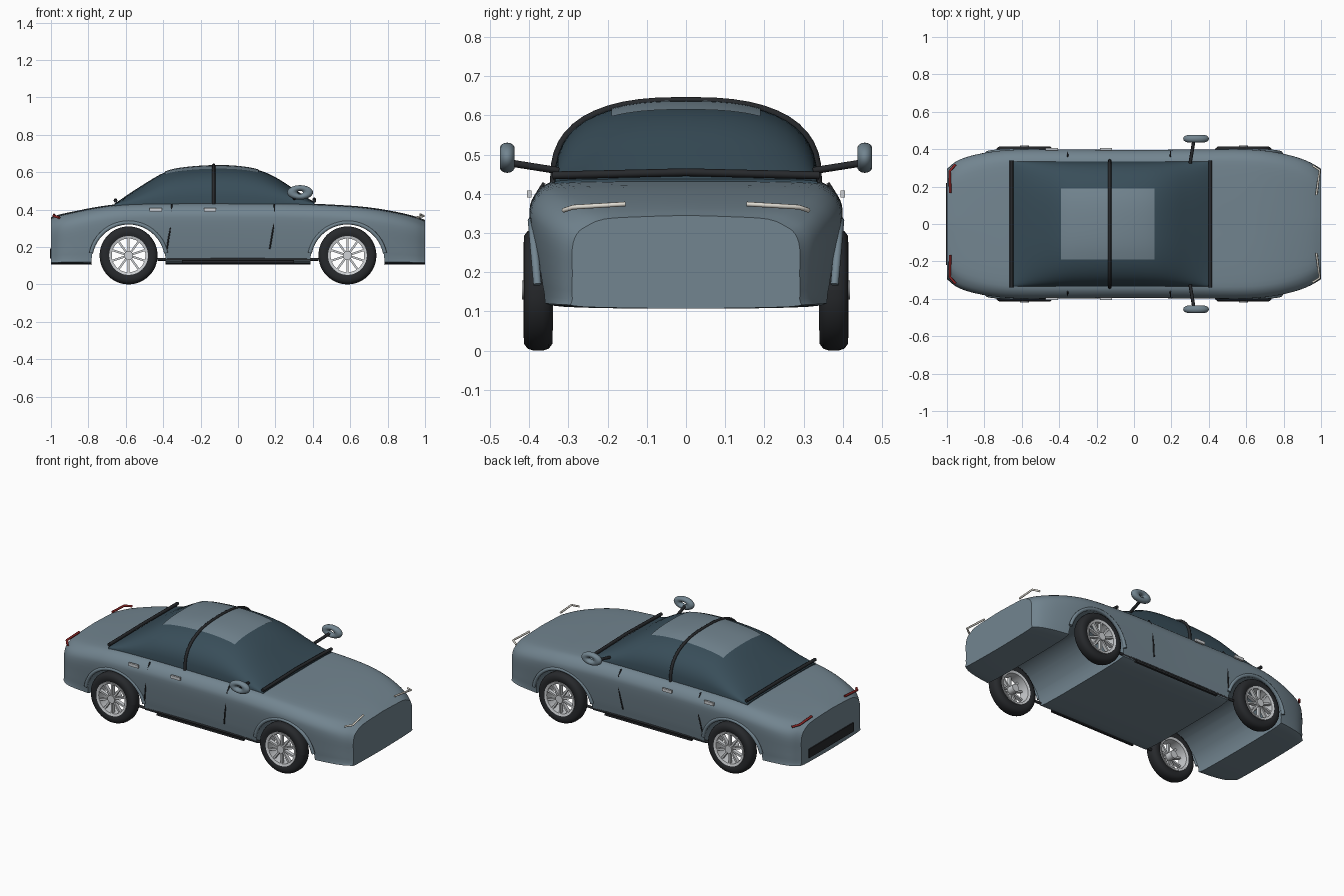
import bpy, bmesh, math
from mathutils import Vector, Matrix

if "Cube" in bpy.data.objects:
    bpy.data.objects.remove(bpy.data.objects["Cube"])


def mat(name, c):
    m = bpy.data.materials.new(name)
    m.diffuse_color = (*c, 1)
    m.use_nodes = True
    m.node_tree.nodes["Principled BSDF"].inputs["Base Color"].default_value = m.diffuse_color
    return m


PAINT = mat("paint", (0.17, 0.235, 0.28))
GLASS = mat("glass", (0.04, 0.075, 0.1))
BLACK = mat("rubber", (0.02, 0.022, 0.025))
METAL = mat("alloy", (0.62, 0.64, 0.66))
LAMP = mat("lamp", (0.75, 0.72, 0.65))
RED = mat("tail_red", (0.28, 0.02, 0.02))


def select(ob):
    bpy.ops.object.select_all(action='DESELECT')
    bpy.context.view_layer.objects.active = ob
    ob.select_set(True)


def finish(bm, name, m, smooth=40):
    bmesh.ops.recalc_face_normals(bm, faces=bm.faces)
    me = bpy.data.meshes.new(name)
    bm.to_mesh(me)
    bm.free()
    me.materials.append(m)
    ob = bpy.data.objects.new(name, me)
    bpy.context.collection.objects.link(ob)
    if smooth:
        select(ob)
        bpy.ops.object.shade_smooth_by_angle(angle=math.radians(smooth))
    return ob


def spline(pts, n):
    # Catmull-Rom through the points
    p = [Vector(q) for q in pts]
    p = [2 * p[0] - p[1]] + p + [2 * p[-1] - p[-2]]
    out = []
    for i in range(1, len(p) - 2):
        for k in range(n):
            t = k / n
            a, b, c, d = p[i - 1:i + 3]
            out.append(0.5 * (2 * b + (c - a) * t + (2 * a - 5 * b + 4 * c - d) * t * t
                              + (3 * b - a - 3 * c + d) * t ** 3))
    return out + [p[-2]]


def loft(rings, name, m, closed=True, caps=True, smooth=40):
    bm = bmesh.new()
    vs = [[bm.verts.new(p) for p in r] for r in rings]
    n = len(rings[0])
    for a, b in zip(vs, vs[1:]):
        for i in range(n if closed else n - 1):
            j = (i + 1) % n
            bm.faces.new((a[i], a[j], b[j], b[i]))
    if caps:
        bm.faces.new(vs[0])
        bm.faces.new(vs[-1])
    return finish(bm, name, m, smooth)


def tube(pts, r, name, m):
    cu = bpy.data.curves.new(name, 'CURVE')
    cu.dimensions = '3D'
    cu.bevel_depth = r
    cu.bevel_resolution = 2
    cu.use_fill_caps = True
    s = cu.splines.new('POLY')
    s.points.add(len(pts) - 1)
    for p, q in zip(s.points, pts):
        p.co = (*q, 1)
    cu.materials.append(m)
    ob = bpy.data.objects.new(name, cu)
    bpy.context.collection.objects.link(ob)
    select(ob)
    bpy.ops.object.convert(target='MESH')
    return ob


def box(c, size, name, m):
    bm = bmesh.new()
    bmesh.ops.create_cube(bm, size=1, matrix=Matrix.Translation(c) @ Matrix.Diagonal((*size, 1)))
    return finish(bm, name, m, 0)


# body shell: (x, half width, top z) stations
stations = [(-1, .29, .36), (-.95, .335, .375), (-.87, .365, .392), (-.75, .388, .415), (-.6, .398, .432),
            (-.3, .397, .437), (0, .395, .437), (.3, .397, .435), (.6, .398, .421), (.75, .385, .405),
            (.87, .357, .383), (.95, .325, .363), (1, .29, .345)]
MID = [(0, 0), (.55, .005), (.88, .03), (.93, .12), (.97, .4), (1, .7), (.99, .84), (.91, .955), (.78, .99), (.4, 1), (0, 1)]
END = [(0, 0), (.6, .01), (.985, .03), (1, .1), (1, .4), (1, .65), (.96, .8), (.88, .88), (.72, .96), (.4, .985), (0, 1)]
rings = []
for x, w, zt in spline(stations, 4):
    f = min(1, abs(x)) ** 5
    half = spline([(w * (a[0] * (1 - f) + b[0] * f), .107 + (zt - .107) * (a[1] * (1 - f) + b[1] * f), 0)
                   for a, b in zip(MID, END)], 3)
    half = [(p.x, p.y) for p in half]
    rings.append([(x, y, z) for y, z in half] + [(x, -y, z) for y, z in half[-2:0:-1]])
body = loft(rings, "body_shell", PAINT)

# wheel arch openings
for sx in (-1, 1):
    bm = bmesh.new()
    bmesh.ops.create_cone(bm, cap_ends=True, segments=48, radius1=.198, radius2=.198, depth=1.2,
                          matrix=Matrix.Translation((sx * .585, 0, .126)) @ Matrix.Rotation(math.pi / 2, 4, 'X'))
    cut = finish(bm, "arch_cutter", PAINT)
    cut.hide_render = True
    mod = body.modifiers.new("arch", 'BOOLEAN')
    mod.operation = 'DIFFERENCE'
    mod.solver = 'EXACT'
    mod.object = cut
    select(body)
    bpy.ops.object.modifier_move_to_index(modifier="arch", index=0)
    bpy.ops.object.modifier_apply(modifier="arch")
    bpy.data.objects.remove(cut)
select(body)
bpy.ops.object.shade_smooth_by_angle(angle=math.radians(35))

# greenhouse dome
roofline = [Vector((p.x, p.y)) for p in spline([(-.66, .432, 0), (-.52, .525, 0), (-.39, .6, 0), (-.28, .624, 0),
            (-.13, .634, 0), (0, .63, 0), (.11, .611, 0), (.2, .573, 0), (.3, .51, 0), (.41, .438, 0)], 4)]
N = 2.6


def dome(x, y, off=0):
    for a, b in zip(roofline, roofline[1:]):
        if a.x <= x <= b.x + 1e-6:
            z = a.y + (b.y - a.y) * (x - a.x) / (b.x - a.x)
            break
    return .43 + (z - .43) * max(0, 1 - abs(y / .335) ** N) ** (1 / N) + off


def hoop(x, zt, w, n=24):
    out = []
    for i in range(n + 1):
        t = math.pi * i / n
        c, s = math.cos(t), max(0, math.sin(t))
        out.append((x, w * math.copysign(abs(c) ** (2 / N), c), .43 + (zt - .43) * s ** (2 / N)))
    return out


loft([[(p.x, .335, .405)] + hoop(p.x, p.y, .335) + [(p.x, -.335, .405)] for p in roofline], "cabin_glass", GLASS)

# painted roof panel following the dome
loft([[(x, y, dome(x, y, .004)) for y in [-.19 + .038 * k for k in range(11)]]
      for x in [-.39 + .025 * k for k in range(21)]], "roof_panel", PAINT, closed=False, caps=False)

# pillar hoop and screen base trims
tube([(-.13, .338, .425)] + hoop(-.13, .638, .338) + [(-.13, -.338, .425)], .009, "roof_hoop", BLACK)
tube([(.408, -.34, .447), (.408, 0, .455), (.408, .34, .447)], .01, "windscreen_trim", BLACK)
tube([(-.655, -.34, .447), (-.655, 0, .45), (-.655, .34, .447)], .01, "rear_screen_trim", BLACK)

# rear lower grille
box((-1, 0, .165), (.012, .44, .055), "rear_grille", BLACK)


def wheel(x, y):
    def ring(prof, name, m):
        loft([[(x + r * math.cos(a), y + d, .155 + r * math.sin(a)) for r, d in prof]
              for a in [2 * math.pi * k / 48 for k in range(49)]], name, m, caps=False)
    ring([(.1, -.03), (.118, -.037), (.138, -.036), (.15, -.027), (.155, -.012), (.155, .012), (.15, .027),
          (.138, .036), (.118, .037), (.1, .03)], "tyre", BLACK)
    ring([(.09, -.034), (.104, -.038), (.104, .038), (.09, .034)], "rim", METAL)
    side = math.copysign(1, y)
    bm = bmesh.new()
    for k in range(10):
        R = Matrix.Translation((x, y + side * .022, .155)) @ Matrix.Rotation(k * math.pi / 5, 4, 'Y')
        bmesh.ops.create_cube(bm, size=1, matrix=R @ Matrix.Translation((0, 0, .055)) @ Matrix.Diagonal((.011, .022, .08, 1)))
    finish(bm, "spokes", METAL, 0)
    bm = bmesh.new()
    bmesh.ops.create_cone(bm, cap_ends=True, segments=24, radius1=.024, radius2=.024, depth=.075,
                          matrix=Matrix.Translation((x, y + side * .004, .155)) @ Matrix.Rotation(math.pi / 2, 4, 'X'))
    finish(bm, "hub", METAL)


for s in (-1, 1):
    for x in (-.585, .585):
        wheel(x, s * .377)
        # fender lip
        tube([(x + .205 * math.cos(a), s * (.375 + .018 * math.sin(a)), .126 + .205 * math.sin(a))
              for a in [math.radians(12 + 6.5 * k) for k in range(25)]], .011, "fender_lip", PAINT)
    # sill, handles and door seams
    tube([(-.43, s * .362, .134), (.43, s * .362, .134)], .008, "sill_tube", BLACK)
    box((0, s * .368, .121), (.6, .014, .012), "sill_strip", BLACK)
    for x in (-.44, -.15):
        box((x, s * .4, .4), (.065, .012, .018), "door_handle", METAL)
    for x in (-.355, .195):
        tube([(x, s * .362, .428), (x, s * .386, .39), (x, s * .392, .34), (x - .012, s * .39, .27),
              (x - .025, s * .38, .19)], .004, "door_seam", BLACK)
    # mirror
    tube([(.3, s * .325, .459), (.32, s * .445, .478)], .009, "mirror_arm", BLACK)
    bpy.ops.mesh.primitive_torus_add(major_segments=32, minor_segments=14, major_radius=.042, minor_radius=.027,
                                     location=(.332, s * .456, .492), rotation=(math.pi / 2, 0, 0))
    mir = bpy.context.object
    mir.name = "mirror"
    mir.scale = (1, .56, .72)
    mir.data.materials.append(PAINT)
    bpy.ops.object.shade_smooth()
    # lamps
    tube([(.955, s * .312, .358), (.993, s * .288, .366), (.975, s * .155, .374)], .006, "headlamp", LAMP)
    tube([(-.955, s * .318, .357), (-.985, s * .283, .366), (-.983, s * .165, .372)], .007, "tail_lamp", RED)
